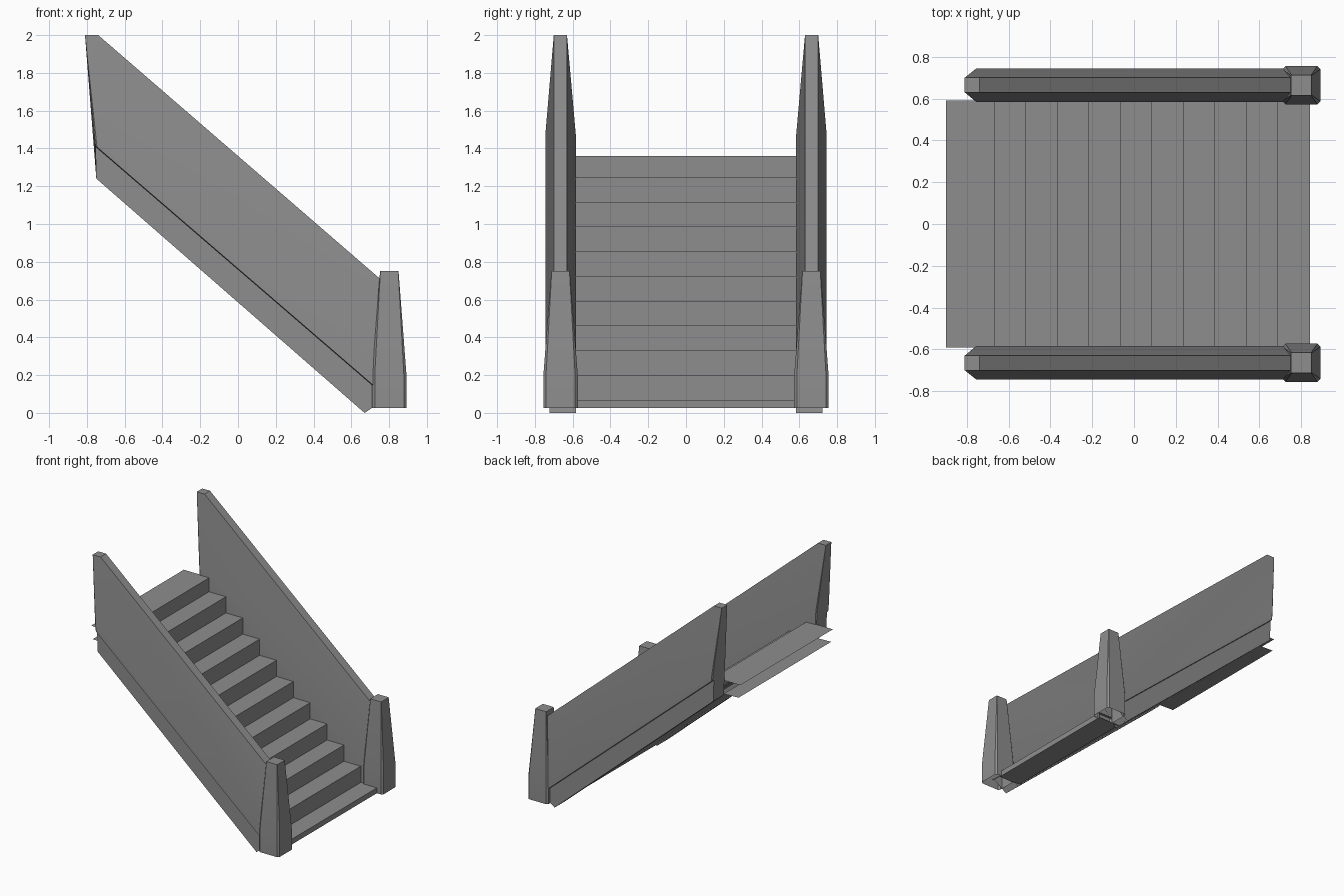
import bpy
import math

if "Cube" in bpy.data.objects:
    bpy.data.objects.remove(bpy.data.objects["Cube"])

grey = bpy.data.materials.new("grey")
grey.diffuse_color = (0.27, 0.27, 0.27, 1)
grey.use_nodes = True
grey.node_tree.nodes["Principled BSDF"].inputs["Base Color"].default_value = grey.diffuse_color


def make(name, verts, faces, mirror=False, smooth=False):
    me = bpy.data.meshes.new(name)
    me.from_pydata(verts, [], faces)
    me.update()
    me.materials.append(grey)
    ob = bpy.data.objects.new(name, me)
    bpy.context.collection.objects.link(ob)
    if smooth:
        bpy.ops.object.select_all(action='DESELECT')
        ob.select_set(True)
        bpy.context.view_layer.objects.active = ob
        bpy.ops.object.shade_smooth_by_angle(angle=math.radians(30))
    if mirror:
        m = ob.modifiers.new("Mirror", 'MIRROR')
        m.use_axis = (False, True, False)
        m.use_mirror_merge = False
    return ob


# Tapered side walls with a ledge on the outside, lofted from the back end to
# the front end, which is left open inside the newel post
def section(top, kink, crease, ledge, bottom, inset=0.0):
    i, o = 0.583 + inset, 0.745 - inset
    return [(top[0], 0.63, top[1]), (top[0], 0.70, top[1]),
            (kink[0], o, kink[1]), (crease[0], o, crease[1]),
            (ledge[0], 0.722, ledge[1]), (bottom[0], 0.722, bottom[1]),
            (bottom[0], i, bottom[1]), (kink[0], i, kink[1])]


back = section((-0.81, 2.0), (-0.761, 1.475), (-0.755, 1.415), (-0.755, 1.41),
               (-0.75, 1.24), 0.006)
edge = section((-0.74, 2.0), (-0.753, 1.468), (-0.747, 1.408), (-0.747, 1.403),
               (-0.744, 1.235))
front = section((0.752, 0.71), (0.79, 0.14), (0.79, 0.083), (0.79, 0.078),
                (0.67, 0.0))
verts = back + edge + front
n = len(back)
faces = [tuple(range(n))]
for r in (0, n):
    for i in range(n):
        j = (i + 1) % n
        if r == 0 and i == 1:        # bevel strip closes to nothing at the top
            faces += [(1, n + 2, 2), (1, n + 1, n + 2)]
        elif r == 0 and i == n - 1:
            faces += [(i, n + i, 0), (n + i, n, 0)]
        else:
            faces.append((r + i, r + n + i, r + n + j, r + j))
make("side_wall", verts, faces, True, True)


# Newel posts: chamfered square rings, open underneath
def ring(z, h, c):
    pts = [(h, c - h), (h, h - c), (h - c, h), (c - h, h),
           (-h, h - c), (-h, c - h), (c - h, -h), (h - c, -h)]
    return [(0.801 + x, 0.664 + y, z) for x, y in pts]


verts = ring(0.026, 0.091, 0.014) + ring(0.2, 0.091, 0.014) + ring(0.75, 0.049, 0.002)
faces = [(r + i, r + (i + 1) % 8, r + 8 + (i + 1) % 8, r + 8 + i)
         for r in (0, 8) for i in range(8)]
faces.append(tuple(range(16, 24)))
make("newel_post", verts, faces, True, True)


# Folded sheets across the stair width
def sheet(name, path):
    n = len(path)
    verts = [(x, y, z) for y in (-0.592, 0.592) for x, z in path]
    make(name, verts, [(i, i + 1, n + i + 1, n + i) for i in range(n - 1)])


# Treads and risers
path = [(-0.90, 1.36)]
for i in range(11):
    x = -0.667 + 0.1508 * i
    z = 1.36 if i == 0 else 1.248 - 0.131 * (i - 1)
    path += [(x, z), (x, max(1.248 - 0.131 * i, 0.026))]
sheet("steps", path)

# Soffit: underside of the landing, sloping underside, floor
sheet("soffit", [(0.841, 0.026), (0.652, 0.026), (-0.75, 1.25), (-0.885, 1.255)])
